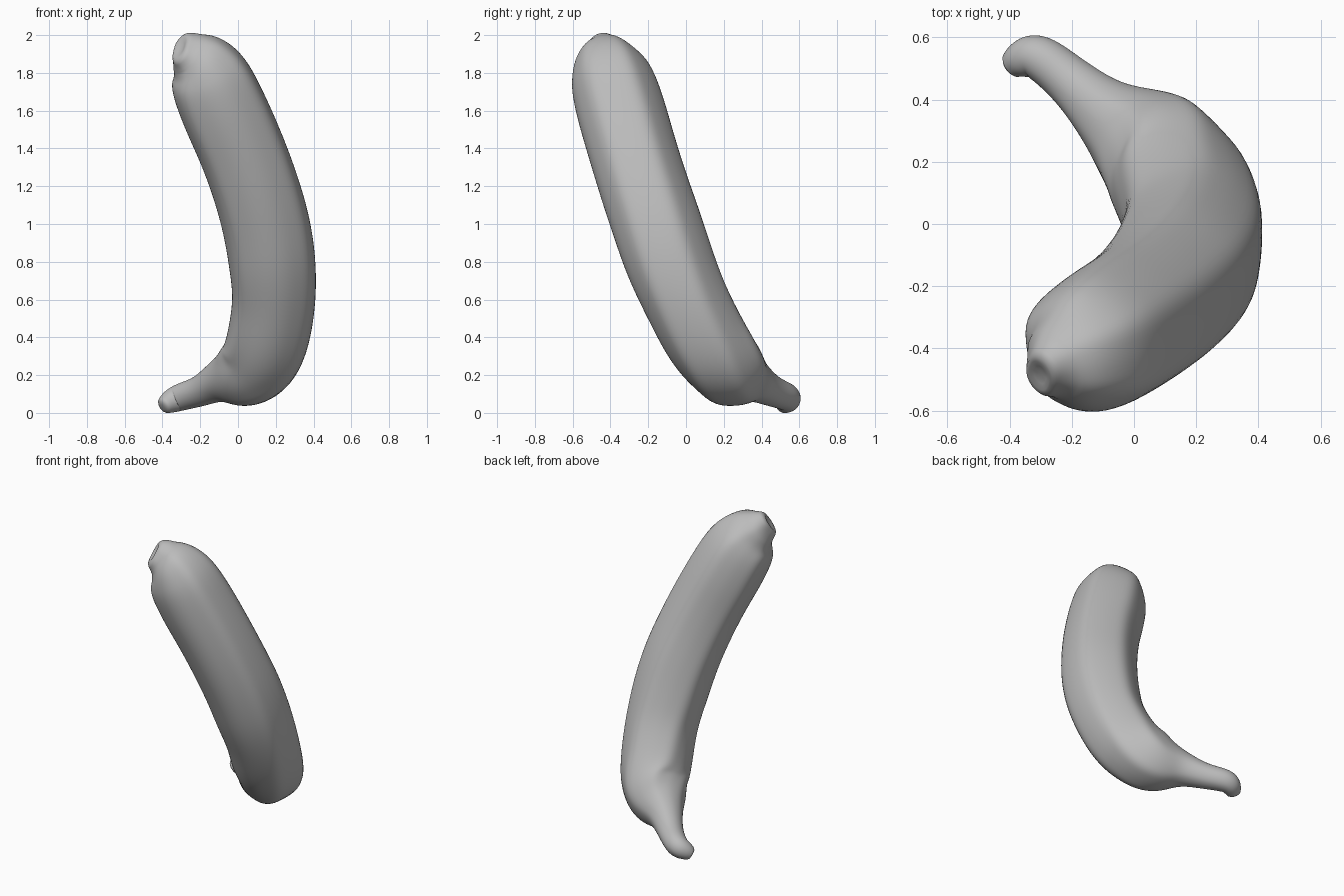
import bpy, bmesh, math
from mathutils import Vector

cube = bpy.data.objects.get("Cube")
if cube:
    bpy.data.objects.remove(cube, do_unlink=True)

SIDES, STEPS = 72, 8
# Lengthwise ridges, in degrees around the fruit from its front
RIDGES = (55, 115, 175, 240, 310)

# Centre line from stem tip to blossom end: x, y, z, radius
PATH = [Vector(p) for p in (
    (-0.392, 0.512, 0.036, 0.044),
    (-0.36, 0.53, 0.058, 0.061),
    (-0.305, 0.537, 0.083, 0.072),
    (-0.20, 0.455, 0.115, 0.081),
    (-0.095, 0.36, 0.168, 0.112),
    (0.02, 0.27, 0.205, 0.182),
    (0.11, 0.19, 0.275, 0.208),
    (0.16, 0.095, 0.40, 0.219),
    (0.19, -0.008, 0.60, 0.222),
    (0.18, -0.093, 0.80, 0.232),
    (0.147, -0.162, 1.00, 0.234),
    (0.09, -0.23, 1.20, 0.232),
    (0.016, -0.292, 1.40, 0.231),
    (-0.073, -0.35, 1.60, 0.231),
    (-0.145, -0.397, 1.76, 0.218),
    (-0.20, -0.43, 1.85, 0.18),
    (-0.255, -0.455, 1.90, 0.125),
    (-0.297, -0.482, 1.93, 0.08),
)]


def smooth_point(a, b, c, d, t):
    """Catmull-Rom point between b and c."""
    return 0.5 * (2 * b + (c - a) * t + (2 * a - 5 * b + 4 * c - d) * t * t
                  + (3 * b - a - 3 * c + d) * t ** 3)


def sample_path(points):
    ext = [2 * points[0] - points[1]] + points + [2 * points[-1] - points[-2]]
    out = [smooth_point(*ext[i:i + 4], s / STEPS)
           for i in range(len(points) - 1) for s in range(STEPS)]
    out.append(points[-1])
    for _ in range(10):  # even out the bends
        out = ([out[0]] + [(a + 2 * b + c) / 4 for a, b, c in zip(out, out[1:], out[2:])]
               + [out[-1]])
    return out


def ridge_height(angle):
    """Bump that peaks at each ridge."""
    gaps = [abs((angle - r + 180) % 360 - 180) for r in RIDGES]
    return sum(math.exp(-(g / 16) ** 2) for g in gaps)


def add_ring(bm, centre, tangent, radius, ridge=0.0, pinch=0.0):
    """Ring across the path, with ridges and an optional oval pinch."""
    front = Vector((0, -1, 0))
    front = (front - tangent * front.dot(tangent)).normalized()
    side = tangent.cross(front)
    ring = []
    for k in range(SIDES):
        deg = 360 * k / SIDES
        a = math.radians(deg)
        r = radius * (1 + ridge * (ridge_height(deg) - 0.3)
                      + pinch * math.cos(2 * (a - math.radians(129))))
        ring.append(bm.verts.new(centre + front * r * math.cos(a) + side * r * math.sin(a)))
    return ring


bm = bmesh.new()
line = sample_path(PATH)
last = len(line) - 1
rings = []
for i, p in enumerate(line):
    tangent = (line[min(i + 1, last)].xyz - line[max(i - 1, 0)].xyz).normalized()
    if i == 0:  # rounded stem tip
        rings.append(add_ring(bm, p.xyz - tangent * 0.012, tangent, p.w * 0.4))
        rings.append(add_ring(bm, p.xyz - tangent * 0.008, tangent, p.w * 0.78))
    girth = min(1, p.w / 0.2)
    pinch = 0.18 * max(0, 1 - (last - i) / 8)
    rings.append(add_ring(bm, p.xyz, tangent, p.w, 0.055 * girth ** 2, pinch))

# Puckered blossom end
for lift, scale in ((0.01, 0.85), (0.012, 0.65), (0.006, 0.4), (0.003, 0.15)):
    rings.append(add_ring(bm, p.xyz + tangent * lift, tangent, p.w * scale, 0, 0.18))

for low, high in zip(rings, rings[1:]):
    for k in range(SIDES):
        n = (k + 1) % SIDES
        bm.faces.new((low[k], low[n], high[n], high[k]))
bm.faces.new(rings[0][::-1])
bm.faces.new(rings[-1])
bmesh.ops.recalc_face_normals(bm, faces=bm.faces)

mesh = bpy.data.meshes.new("banana")
bm.to_mesh(mesh)
bm.free()
banana = bpy.data.objects.new("banana", mesh)
bpy.context.collection.objects.link(banana)

# Plain grey skin
grey = bpy.data.materials.new("plain grey")
grey.use_nodes = True
colour = (0.5, 0.5, 0.5, 1)
grey.diffuse_color = colour
grey.node_tree.nodes["Principled BSDF"].inputs["Base Color"].default_value = colour
mesh.materials.append(grey)

bpy.context.view_layer.objects.active = banana
banana.select_set(True)
bpy.ops.object.shade_smooth_by_angle(angle=math.radians(70))
